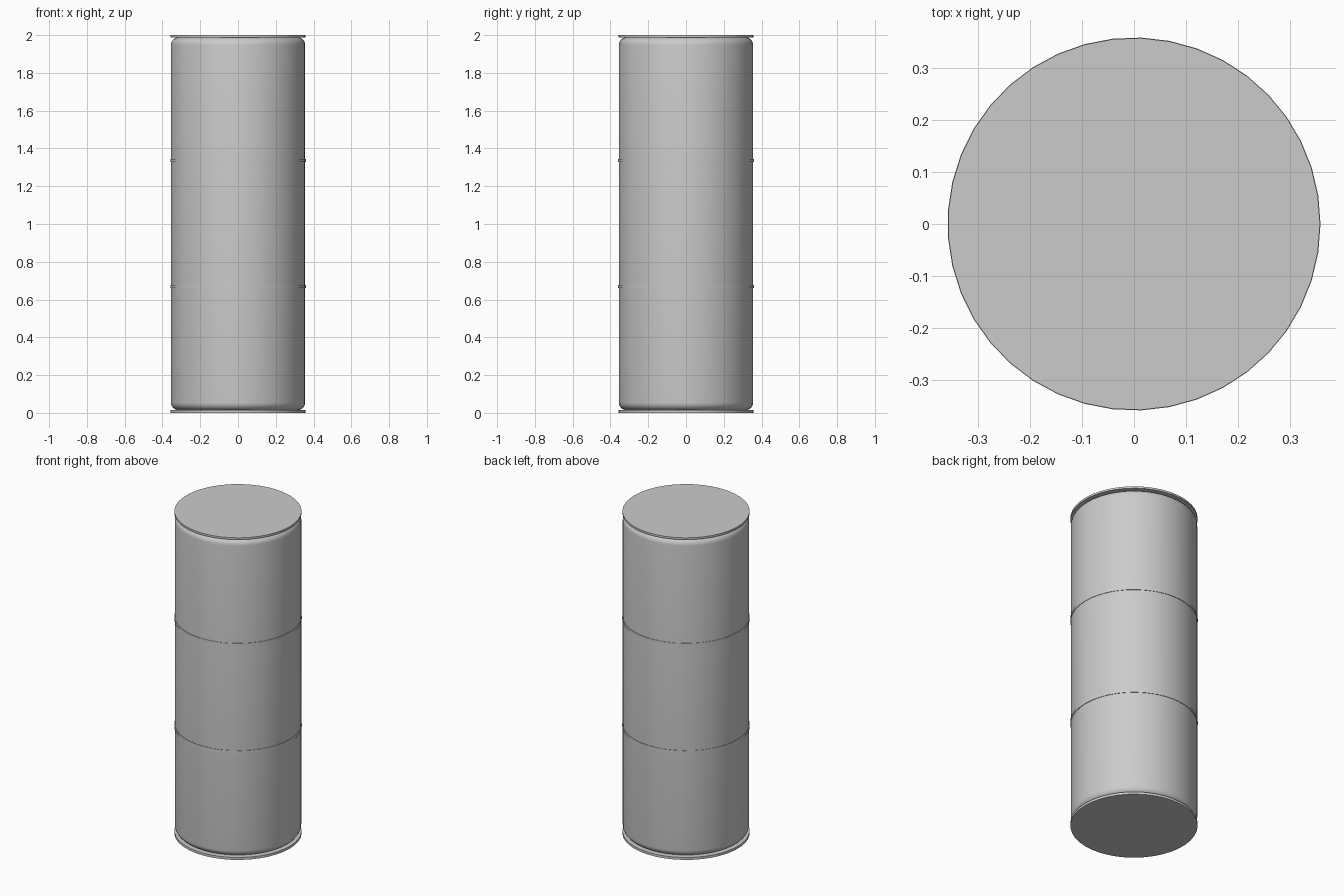
import bpy
import bmesh
from math import cos, sin, pi

SIDES = 41
RADIUS = 0.356

cube = bpy.data.objects.get("Cube")
if cube:
    bpy.data.objects.remove(cube, do_unlink=True)

grey = bpy.data.materials.new("plain_grey")
grey.use_nodes = True
colour = (0.6, 0.6, 0.6, 1)
grey.diffuse_color = colour
grey.node_tree.nodes["Principled BSDF"].inputs["Base Color"].default_value = colour


def lathe(name, profile, closed=False):
    """Revolve (radius, height) points; open profiles get flat end faces."""
    bm = bmesh.new()
    rings = [[bm.verts.new((r * cos(2 * pi * i / SIDES), r * sin(2 * pi * i / SIDES), z))
              for i in range(SIDES)] for r, z in profile]
    pairs = list(zip(rings, rings[1:]))
    if closed:
        pairs.append((rings[-1], rings[0]))
    else:
        bm.faces.new(rings[0][::-1])
        bm.faces.new(rings[-1])
    for low, high in pairs:
        for i in range(SIDES):
            j = (i + 1) % SIDES
            bm.faces.new((low[i], low[j], high[j], high[i]))
    bmesh.ops.recalc_face_normals(bm, faces=bm.faces)
    mesh = bpy.data.meshes.new(name)
    bm.to_mesh(mesh)
    bm.free()
    mesh.materials.append(grey)
    obj = bpy.data.objects.new(name, mesh)
    bpy.context.collection.objects.link(obj)
    bpy.ops.object.select_all(action="DESELECT")
    obj.select_set(True)
    bpy.context.view_layer.objects.active = obj
    bpy.ops.object.shade_smooth_by_angle(angle=pi / 6)
    return obj


# Main drum with rounded shoulders at both ends
bottom, top, fillet, steps = 0.015, 1.988, 0.04, 6
arc = [(RADIUS - fillet + fillet * sin(a), fillet - fillet * cos(a))
       for a in (pi / 2 * k / steps for k in range(steps + 1))]
lathe("body", [(r, bottom + h) for r, h in arc] + [(r, top - h) for r, h in arc[::-1]])

# Thin flat end discs
for name, z0, z1 in (("bottom_cap", 0, 0.015), ("top_cap", 1.988, 2)):
    lathe(name, [(0.358, z0), (0.358, z1)])

# Slim bands dividing the drum into thirds
for name, z in (("lower_band", 0.67), ("upper_band", 1.337)):
    lathe(name, [(0.34, z - 0.008), (0.359, z - 0.008),
                 (0.359, z + 0.008), (0.34, z + 0.008)], closed=True)
